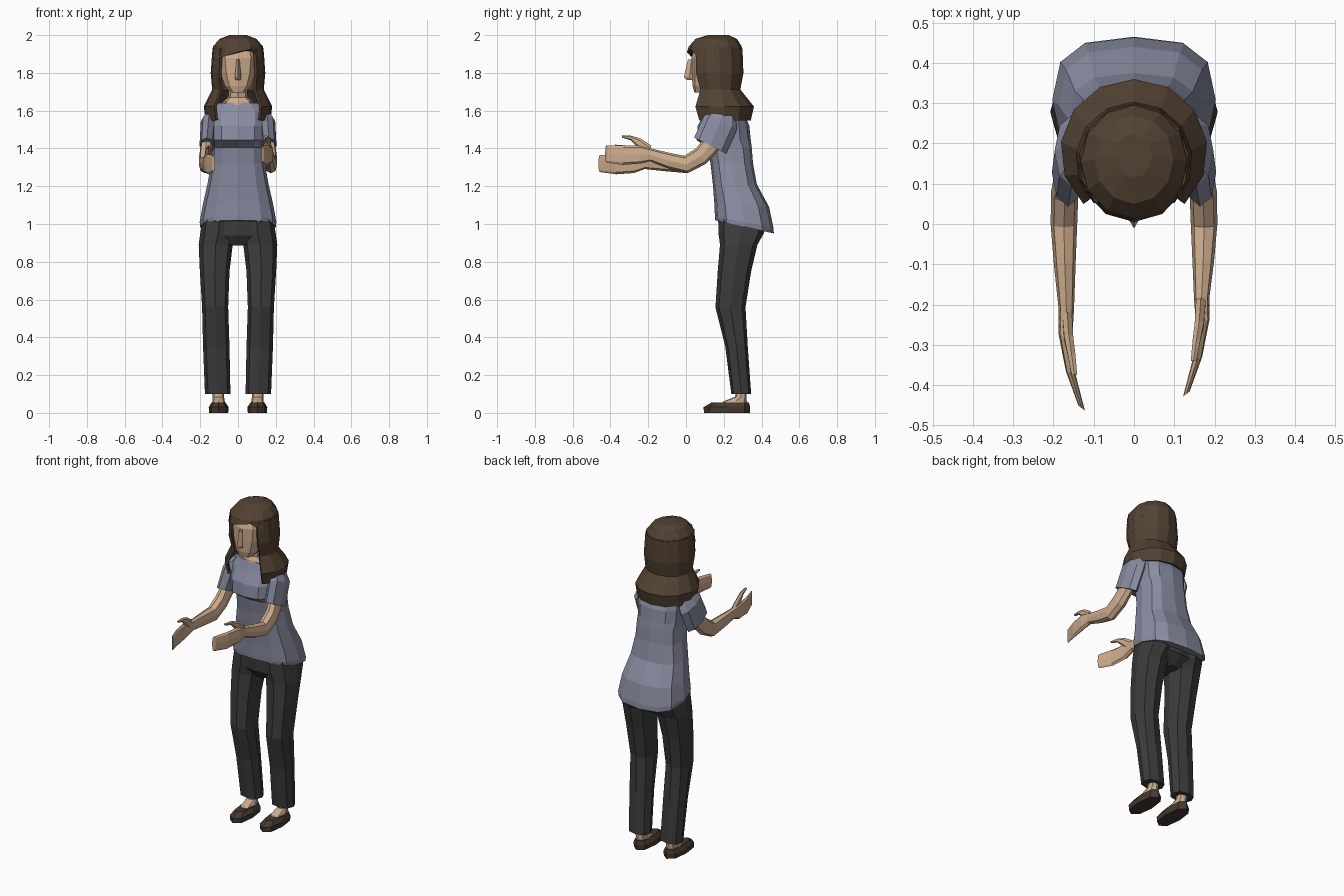
import bpy, bmesh, math
from mathutils import Vector


def material(name, rgb):
    m = bpy.data.materials.new(name)
    m.diffuse_color = (*rgb, 1)
    return m


SKIN = material("skin", (0.62, 0.42, 0.27))
SHIRT = material("shirt_blue", (0.25, 0.265, 0.36))
PANTS = material("charcoal", (0.045, 0.045, 0.047))
HAIR = material("dark_brown", (0.085, 0.054, 0.032))
SHOE = material("shoe_brown", (0.06, 0.04, 0.028))


def ring(c, u, v, n=8, p=1.0, a0=-90, a1=270, full=True):
    """Points on a (super)ellipse with centre c and half axes u, v."""
    pts = []
    for i in range(n):
        a = math.radians(a0 + (a1 - a0) * i / (n if full else n - 1))
        co, si = math.cos(a), math.sin(a)
        pts.append(Vector(c) + Vector(u) * math.copysign(abs(co) ** p, co)
                   + Vector(v) * math.copysign(abs(si) ** p, si))
    return pts


def flat(z, x0, x1, y0, y1, tilt=0.0, n=8, p=0.8):
    """Level ring given by its x and y extents; tilt drops the back edge."""
    return ring(((x0 + x1) / 2, (y0 + y1) / 2, z), ((x1 - x0) / 2, 0, 0),
                (0, (y1 - y0) / 2, -tilt), n, p)


def loft(name, rings, mat, closed=True):
    bm = bmesh.new()
    rows = [[bm.verts.new(p) for p in r] for r in rings]
    n = len(rows[0])
    for a, b in zip(rows, rows[1:]):
        for i in range(n if closed else n - 1):
            j = (i + 1) % n
            bm.faces.new((a[i], a[j], b[j], b[i]))
    if closed:
        bm.faces.new(rows[0])
        bm.faces.new(rows[-1])
    bmesh.ops.recalc_face_normals(bm, faces=bm.faces)
    me = bpy.data.meshes.new(name)
    bm.to_mesh(me)
    bm.free()
    me.materials.append(mat)
    ob = bpy.data.objects.new(name, me)
    bpy.context.collection.objects.link(ob)
    return ob


def flip(rings, s):
    return [[Vector((p.x * s, p.y, p.z)) for p in r] for r in rings]


# shirt: z, half width, front y, back y, back drop
loft("shirt", [flat(z, -w, w, f, b, t, 12, 0.72) for z, w, f, b, t in (
    (0.985, 0.200, 0.155, 0.465, 0.035),
    (1.01, 0.203, 0.153, 0.463, 0.03),
    (1.10, 0.187, 0.150, 0.440, 0.01),
    (1.21, 0.162, 0.142, 0.375, 0),
    (1.32, 0.142, 0.130, 0.355, 0),
    (1.405, 0.138, 0.115, 0.348, 0),
    (1.445, 0.142, 0.055, 0.343, 0),
    (1.52, 0.145, 0.062, 0.335, 0),
    (1.59, 0.150, 0.098, 0.305, 0),
    (1.64, 0.115, 0.118, 0.265, 0))], SHIRT)

# neck and chest opening
loft("neck", [flat(z, -w, w, f, b) for z, w, f, b in (
    (1.60, 0.09, 0.11, 0.25), (1.648, 0.08, 0.115, 0.24),
    (1.67, 0.052, 0.125, 0.23), (1.76, 0.048, 0.11, 0.22))], SKIN)

# head
loft("head", [flat(z, -w, w, f, b, 0, 10, 0.85) for z, w, f, b in (
    (1.695, 0.038, 0.045, 0.12), (1.73, 0.072, 0.035, 0.19),
    (1.80, 0.098, 0.030, 0.25), (1.88, 0.108, 0.028, 0.27),
    (1.95, 0.085, 0.055, 0.24))], SKIN)
loft("nose", [ring((0, y, z), (w, 0, 0), (0, d, 0), 4) for z, y, w, d in (
    (1.763, 0.025, 0.014, 0.022), (1.777, 0.018, 0.017, 0.029),
    (1.87, 0.03, 0.008, 0.02))], SKIN)

# crown of hair with a slanted fringe
crown = [ring((0, y, z), (rx, 0, 0), (0, ry, 0), 12) for z, y, rx, ry in (
    (1.87, 0.153, 0.140, 0.148), (1.94, 0.155, 0.132, 0.140),
    (1.98, 0.160, 0.098, 0.110), (2.0, 0.170, 0.045, 0.055))]
for i, z in {0: 1.91, 1: 1.925, 2: 1.865, 10: 1.87, 11: 1.888}.items():
    crown[0][i].z = z
loft("hair_crown", crown, HAIR)

# long hair, open at the face and flared over the shoulders
long_hair = loft("hair_length", [
    ring((0, y, z), (rx, 0, 0), (0, ry, 0), 11, 1, -47, 227, False)
    for z, y, rx, ry in (
        (1.93, 0.155, 0.128, 0.136), (1.80, 0.158, 0.138, 0.138),
        (1.71, 0.165, 0.130, 0.115), (1.62, 0.180, 0.175, 0.172),
        (1.55, 0.185, 0.165, 0.150))], HAIR, closed=False)
mod = long_hair.modifiers.new("thickness", 'SOLIDIFY')
mod.thickness, mod.offset = 0.016, 0

# hips
loft("trouser_hips", [flat(z, -w, w, f, b, 0, 12) for z, w, f, b in (
    (0.885, 0.045, 0.21, 0.35), (0.94, 0.17, 0.175, 0.405),
    (1.04, 0.18, 0.17, 0.42))], PANTS)

for s, side in ((1, "left"), (-1, "right")):
    # trouser leg
    loft(f"{side}_trouser_leg", flip([flat(*r) for r in (
        (0.10, 0.040, 0.175, 0.240, 0.345), (0.35, 0.045, 0.185, 0.208, 0.327),
        (0.56, 0.052, 0.190, 0.156, 0.315), (0.75, 0.045, 0.202, 0.168, 0.345),
        (0.89, 0.028, 0.208, 0.180, 0.378), (0.95, 0.010, 0.200, 0.172, 0.412),
        (1.04, 0.005, 0.185, 0.170, 0.420))], s), PANTS)
    # foot and slip-on shoe
    loft(f"{side}_foot", flip([flat(*r) for r in (
        (0.03, 0.068, 0.138, 0.17, 0.325), (0.062, 0.070, 0.136, 0.20, 0.322),
        (0.085, 0.074, 0.134, 0.26, 0.32), (0.14, 0.074, 0.134, 0.265, 0.32))],
        s), SKIN)
    loft(f"{side}_shoe", flip([flat(*r) for r in (
        (0.0, 0.052, 0.153, 0.095, 0.338), (0.03, 0.050, 0.155, 0.093, 0.340),
        (0.055, 0.066, 0.140, 0.135, 0.333))], s), SHOE)
    # short sleeve
    loft(f"{side}_sleeve", flip([
        ring((0.122, 0.205, 1.605), (0.03, 0, 0.01), (0, -0.055, 0.012)),
        ring((0.155, 0.182, 1.535), (0.042, 0, 0.008), (0, -0.088, 0.035)),
        ring((0.164, 0.128, 1.415), (0.040, 0, 0), (0, -0.085, 0.042))],
        s), SHIRT)
    # arm and hand; the right one reaches lower and further
    dy, dz = (0, 0) if s > 0 else (-0.035, -0.05)
    arm = [ring((x, y + dy * k, z + dz * k), (u, 0, 0), (0, vy, vz), 8, 0.85)
           for x, y, z, u, vy, vz, k in (
               (0.165, 0.14, 1.43, 0.030, -0.040, 0.035, 0),
               (0.172, 0.08, 1.36, 0.034, -0.025, 0.042, 0),
               (0.174, 0.00, 1.315, 0.033, -0.008, 0.046, 0),
               (0.172, -0.09, 1.335, 0.027, 0.005, 0.041, 0.3),
               (0.168, -0.185, 1.365, 0.019, 0.005, 0.034, 0.8))]
    arm += [ring((x, y + dy, z + dz), (u, uy, 0), (0, 0, v), 8, 0.7)
            for x, y, z, u, uy, v in (
                (0.170, -0.24, 1.368, 0.017, 0, 0.048),
                (0.157, -0.335, 1.365, 0.012, 0.004, 0.052),
                (0.130, -0.422, 1.370, 0.008, 0.006, 0.045))]
    loft(f"{side}_arm", flip(arm, s), SKIN)
    loft(f"{side}_thumb", flip([
        ring((x, y + dy, z + dz), (u, 0, 0), (0, vy, vz), 6)
        for x, y, z, u, vy, vz in (
            (0.166, -0.195, 1.385, 0.014, 0.012, 0.03),
            (0.162, -0.25, 1.430, 0.013, 0.010, 0.022),
            (0.155, -0.29, 1.455, 0.011, 0.002, 0.012),
            (0.148, -0.34, 1.464, 0.008, 0, 0.006))], s), SKIN)
